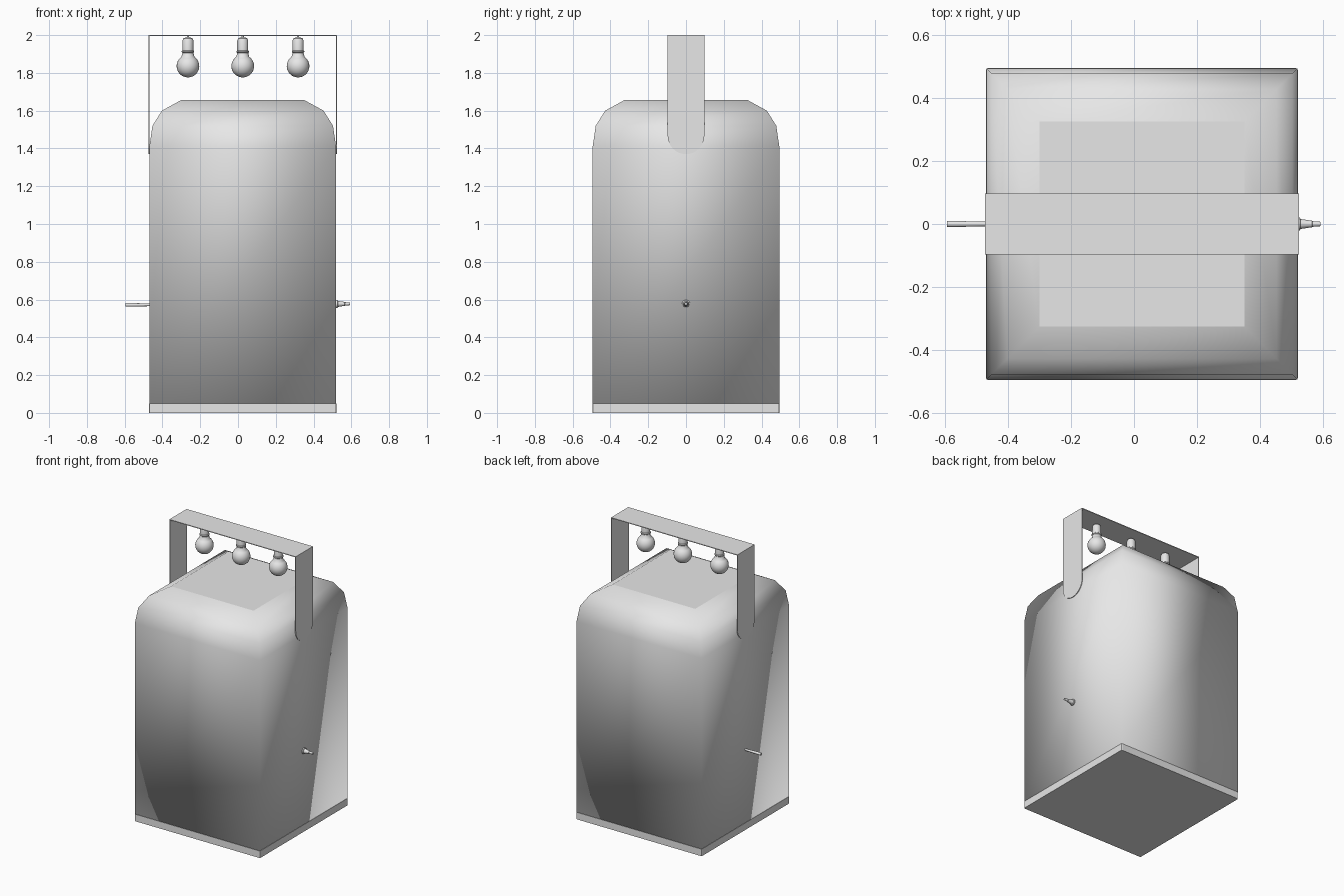
import bpy, bmesh, math
from mathutils import Matrix

if "Cube" in bpy.data.objects:
    bpy.data.objects.remove(bpy.data.objects["Cube"], do_unlink=True)

CX = 0.025          # the body sits slightly off centre between the pegs
HALF = 0.494

grey = bpy.data.materials.new("light grey")
grey.use_nodes = True
grey.diffuse_color = (0.8, 0.8, 0.8, 1)
grey.node_tree.nodes["Principled BSDF"].inputs["Base Color"].default_value = (0.8, 0.8, 0.8, 1)


def add_object(name, bm):
    bmesh.ops.recalc_face_normals(bm, faces=bm.faces)
    mesh = bpy.data.meshes.new(name)
    bm.to_mesh(mesh)
    bm.free()
    mesh.materials.append(grey)
    obj = bpy.data.objects.new(name, mesh)
    bpy.context.collection.objects.link(obj)
    return obj


def smooth_by_angle(obj, degrees):
    bpy.ops.object.select_all(action='DESELECT')
    obj.select_set(True)
    bpy.context.view_layer.objects.active = obj
    bpy.ops.object.shade_smooth_by_angle(angle=math.radians(degrees))


def loft(bm, rings):
    """Skin a stack of equal rings and cap both ends."""
    for low, high in zip(rings, rings[1:]):
        n = len(low)
        for i in range(n):
            j = (i + 1) % n
            bm.faces.new((low[i], low[j], high[j], high[i]))
    bm.faces.new(rings[0])
    return bm.faces.new(rings[-1])


def lathe(name, profile, matrix, sides=24):
    """Turn (radius, height) pairs around the local z axis."""
    bm = bmesh.new()
    rings = [[bm.verts.new((r * math.cos(a), r * math.sin(a), z))
              for a in (2 * math.pi * i / sides for i in range(sides))]
             for r, z in profile]
    loft(bm, rings)
    bm.transform(matrix)
    smooth_by_angle(add_object(name, bm), 40)


# Body: square rings with a rounded shoulder, softly shaded, flat on top
bm = bmesh.new()
rings = []
for half, z in ((HALF, 0.05), (HALF, 1.41), (0.478, 1.52), (0.428, 1.6), (0.326, 1.656)):
    rings.append([bm.verts.new((CX + sx * half, sy * half, z))
                  for sx, sy in ((-1, -1), (1, -1), (1, 1), (-1, 1))])
top = loft(bm, rings)
for face in bm.faces:
    face.smooth = face is not top
add_object("body", bm)

# Base plate with slightly eased vertical corners
bm = bmesh.new()
bmesh.ops.create_cube(bm, size=1)
bm.transform(Matrix.Translation((CX, 0, 0.025)) @ Matrix.Diagonal((0.992, 0.992, 0.05, 1)))
upright = [e for e in bm.edges if abs(e.verts[0].co.z - e.verts[1].co.z) > 0.01]
bmesh.ops.bevel(bm, geom=upright, offset=0.008, segments=2, affect='EDGES', profile=0.5)
add_object("base_plate", bm)

# Handle: thin strap over the top with round-ended legs
W, T, OUT = 0.097, 0.005, 0.499
for side, label in ((1, "left"), (-1, "right")):
    bm = bmesh.new()
    outline = [(W, 2.0), (-W, 2.0)]
    for i in range(17):
        a = math.pi + math.pi * i / 16
        outline.append((W * math.cos(a), 1.467 + W * math.sin(a)))
    loft(bm, [[bm.verts.new((CX + side * x, y, z)) for y, z in outline]
              for x in (OUT - T, OUT)])
    add_object("handle_leg_" + label, bm)
bm = bmesh.new()
bmesh.ops.create_cube(bm, size=1)
bm.transform(Matrix.Translation((CX, 0, 2 - T / 2)) @ Matrix.Diagonal((2 * OUT, 2 * W, T, 1)))
add_object("handle_bar", bm)

# Hanging bulbs: globe, neck, collar and contact
R = 0.06
bulb = [(R * math.sin(a), -R * math.cos(a))
        for a in (math.radians(2 + 11 * i) for i in range(14))]
bulb += [(0.029, 0.07), (0.033, 0.074), (0.033, 0.08), (0.029, 0.083),
         (0.029, 0.135), (0.024, 0.147), (0.012, 0.152), (0.006, 0.153), (0.006, 0.161)]
for i, x in enumerate((-0.265, 0.025, 0.318)):
    lathe("bulb_%d" % (i + 1), bulb, Matrix.Translation((x, 0, 1.836)))

# Side pegs: a flanged nozzle on one side, a slim pin on the other
turn = Matrix.Rotation(math.pi / 2, 4, 'Y')
lathe("nozzle", [(0.021, 0), (0.021, 0.012), (0.016, 0.014), (0.011, 0.045), (0.011, 0.05),
                 (0.009, 0.052), (0.007, 0.078)],
      Matrix.Translation((0.515, 0, 0.577)) @ turn)
lathe("pin", [(0.0095, 0), (0.0095, 0.03), (0.007, 0.13)],
      Matrix.Translation((-0.595, 0, 0.572)) @ turn)
